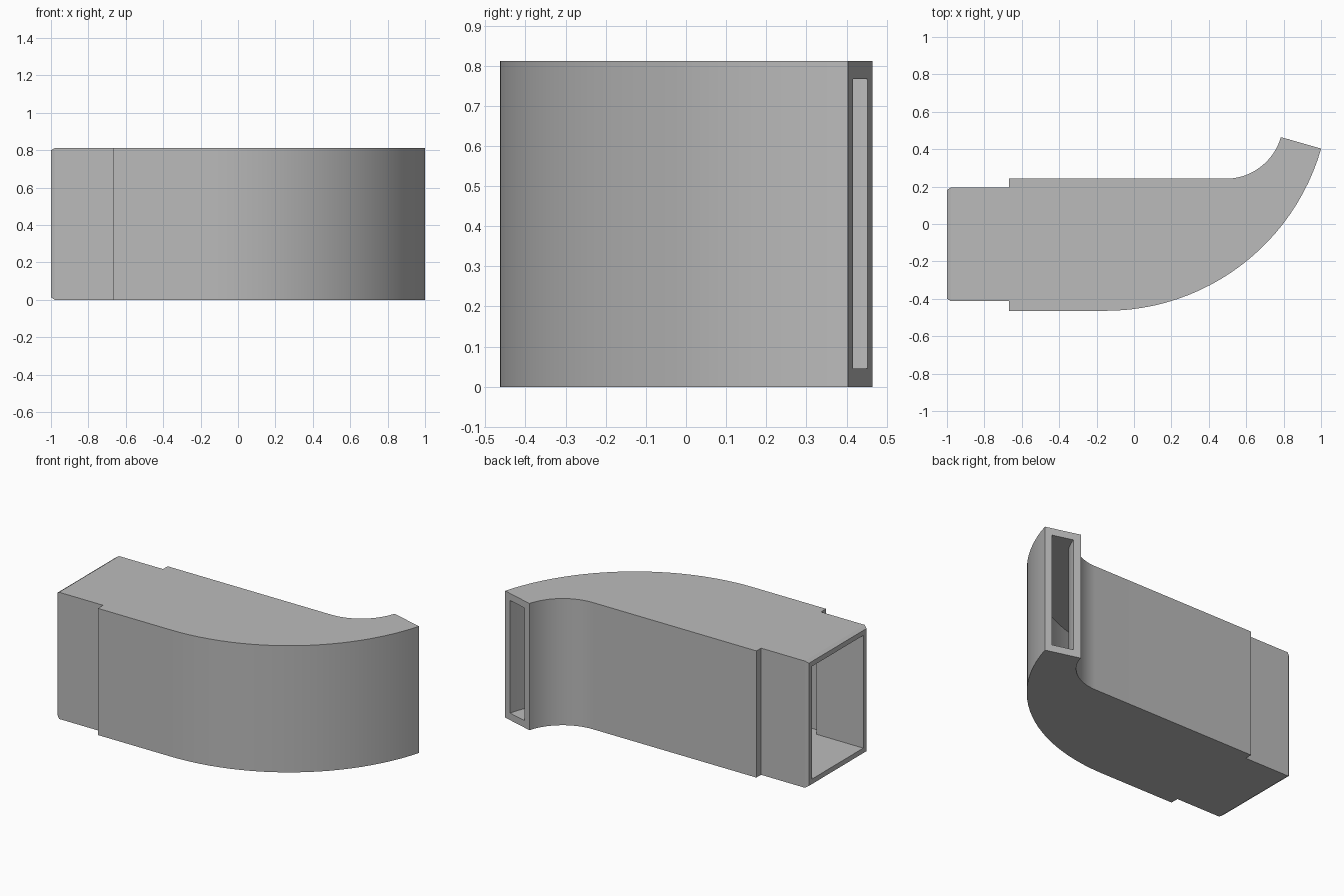
import bpy, bmesh, math

cube = bpy.data.objects.get("Cube")
if cube:
    bpy.data.objects.remove(cube, do_unlink=True)

HEIGHT, WALL, SEGMENTS = 0.812, 0.045, 24
SWEEP = math.radians(74)
STEP_X = -0.668

# Plain grey finish
grey = bpy.data.materials.new("light_grey")
grey.use_nodes = True
colour = (0.5, 0.5, 0.5, 1)
grey.diffuse_color = colour
grey.node_tree.nodes["Principled BSDF"].inputs["Base Color"].default_value = colour


def arc(cx, cy, radius):
    """Points of a bend that starts along +x and turns towards +y."""
    return [(cx + radius * math.sin(SWEEP * i / SEGMENTS),
             cy - radius * math.cos(SWEEP * i / SEGMENTS))
            for i in range(SEGMENTS + 1)]


def stations(wall, chamfer):
    """Front point, back point, bottom and top for each section of the duct."""
    lo, hi = wall, HEIGHT - wall
    front, back = -0.412 + wall, 0.195 - wall
    wide_front, wide_back = -0.464 + wall, 0.242 - wall
    c = chamfer
    out = [((-1, front + c), (-1, back - c), lo + c, hi - c)]
    if c:
        out.append(((-0.98, front), (-0.98, back), lo, hi))
    out.append(((STEP_X - 0.001, front), (STEP_X - 0.001, back), lo, hi))
    out.append(((STEP_X, wide_front), (STEP_X, wide_back), lo, hi))
    bend_front = arc(-0.15, 0.733, 1.197 - wall)
    bend_back = arc(0.49, 0.549, 0.307 + wall)
    out += [(f, b, lo, hi) for f, b in zip(bend_front, bend_back)]
    return out


bm = bmesh.new()


def bridge(a, b):
    for i in range(4):
        j = (i + 1) % 4
        bm.faces.new((a[i], a[j], b[j], b[i]))


def tube(sections):
    rings = []
    for f, b, lo, hi in sections:
        rings.append([bm.verts.new((*p, z))
                      for p, z in ((f, lo), (b, lo), (b, hi), (f, hi))])
    for a, b in zip(rings, rings[1:]):
        bridge(a, b)
    return rings


# Outer shell, inner channel, and the rims at inlet and outlet
shell = tube(stations(0, 0.013))
channel = tube(stations(WALL, 0))
bridge(shell[0], channel[0])
bridge(shell[-1], channel[-1])
bmesh.ops.recalc_face_normals(bm, faces=bm.faces[:])

mesh = bpy.data.meshes.new("curved_duct")
bm.to_mesh(mesh)
bm.free()
mesh.materials.append(grey)
duct = bpy.data.objects.new("curved_duct", mesh)
bpy.context.collection.objects.link(duct)

bpy.ops.object.select_all(action="DESELECT")
duct.select_set(True)
bpy.context.view_layer.objects.active = duct
bpy.ops.object.shade_smooth_by_angle(angle=math.radians(15))
